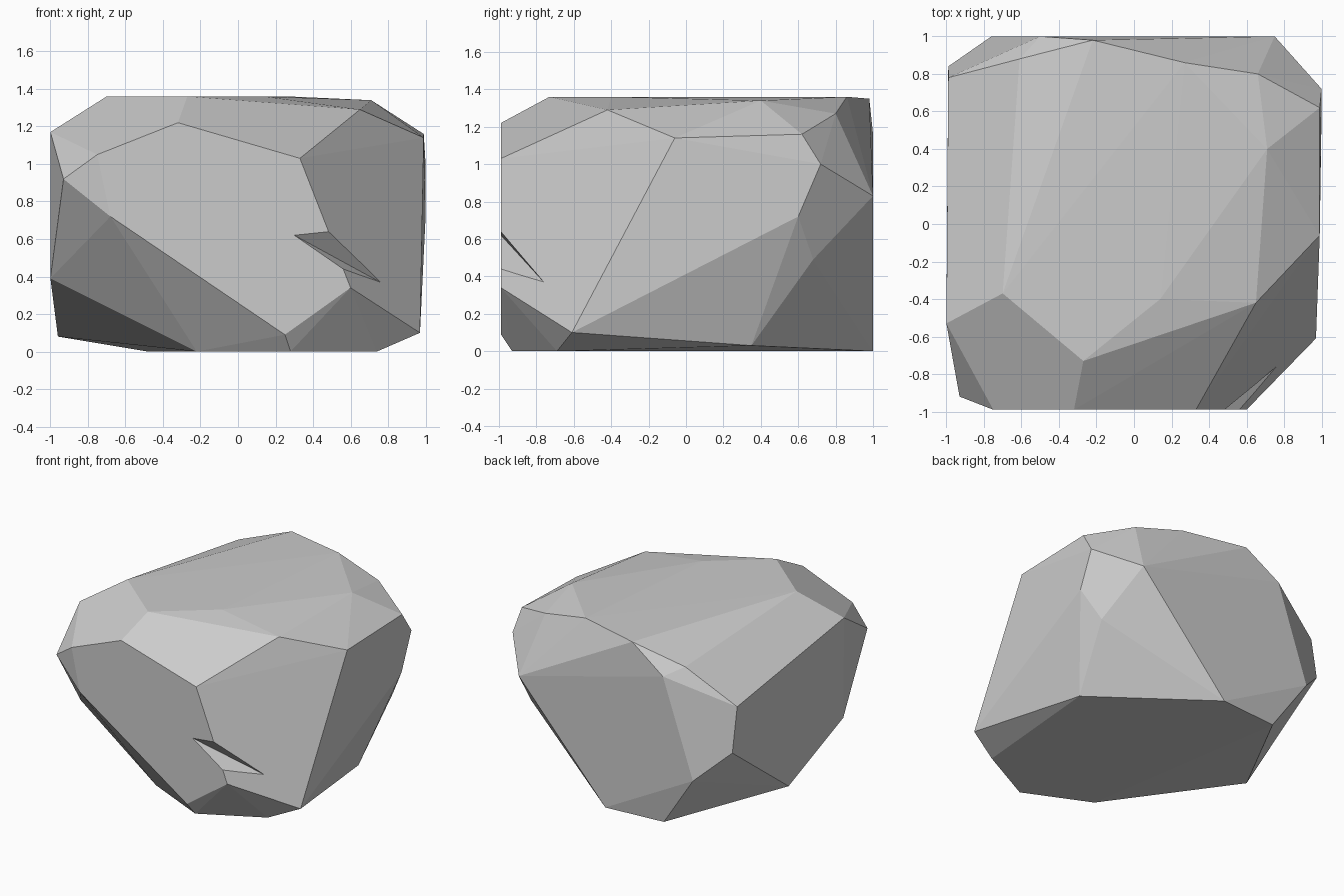
import bpy
import bmesh
from mathutils import Vector

if "Cube" in bpy.data.objects:
    bpy.data.objects.remove(bpy.data.objects["Cube"], do_unlink=True)


def make_material(name, colour):
    material = bpy.data.materials.new(name)
    material.use_nodes = True
    material.diffuse_color = colour
    shader = material.node_tree.nodes["Principled BSDF"]
    shader.inputs["Base Color"].default_value = colour
    shader.inputs["Roughness"].default_value = 0.9
    return material


def hull_object(name, corners, material):
    """Wrap a faceted convex solid around a few corner points."""
    bm = bmesh.new()
    for corner in corners:
        bm.verts.new(corner)
    result = bmesh.ops.convex_hull(bm, input=bm.verts)
    loose = [v for v in bm.verts if not v.link_faces]
    bmesh.ops.delete(bm, geom=loose, context='VERTS')
    # merge nearly coplanar triangles into broad flat facets
    bmesh.ops.dissolve_limit(bm, angle_limit=0.02, verts=bm.verts, edges=bm.edges)
    bmesh.ops.recalc_face_normals(bm, faces=bm.faces)
    mesh = bpy.data.meshes.new(name)
    bm.to_mesh(mesh)
    bm.free()
    mesh.materials.append(material)
    obj = bpy.data.objects.new(name, mesh)
    bpy.context.collection.objects.link(obj)
    return obj


def on_plane(y, outline):
    """Place an (x, z) outline on an upright plane."""
    return [(x, y, z) for x, z in outline]


def on_level(z, outline):
    """Place an (x, y) outline on a level plane."""
    return [(x, y, z) for x, y in outline]


stone = make_material("stone grey", (0.6, 0.6, 0.6, 1.0))

# broad flat facets
front_facet = on_plane(-0.99, [(-0.75, 1.05), (-0.32, 1.22), (0.33, 1.03),
                               (0.6, 0.34), (0.25, 0.09), (-0.68, 0.72)])
back_facet = on_plane(1, [(-0.5, 1.16), (0.75, 0.83), (-0.76, 0.41)])
base_facet = on_level(0, [(-0.48, 0.96), (0, 1), (-0.22, -0.7),
                          (0.28, -0.93), (0.74, -0.69)])
top_facet = on_level(1.36, [(-0.7, -0.37), (-0.27, -0.73),
                            (0.14, -0.4), (0.27, 0.86)])

# corners of the chipped sides
left_side = [(0.65, -0.42, 1.29), (0.99, -0.06, 1.14), (0.97, -0.61, 0.1),
             (0.99, 0.62, 1.16), (1, 0.72, 1), (1, 0.6, 0.72),
             (0.87, 0.68, 0.49), (0.8, 0.35, 0.03), (0.71, 0.4, 1.34),
             (0.66, 0.8, 1.27)]
right_side = [(-0.93, -0.92, 0.92), (-1, -0.53, 1.17), (-1, -0.52, 0.39),
              (-0.96, 0.1, 0.08), (-0.99, 0.84, 0.63), (-0.99, 0.78, 0.97),
              (-0.61, 0.88, 1.22), (-0.22, 0.98, 1.35)]

boulder = hull_object("boulder", front_facet + back_facet + base_facet
                      + top_facet + left_side + right_side, stone)

# wedge-shaped chip in the front corner
chip_start, chip_end = Vector((0.3, -0.99, 0.62)), Vector((0.74, -0.77, 0.38))
rims = [Vector((0.49, -0.99, 0.64)), Vector((0.59, -0.99, 0.42))]
middle = (chip_start + chip_end) / 2
along = (chip_end - chip_start) * 0.2
wedge = [chip_start - along, chip_end + along]
for rim in rims:
    outward = (rim - middle) * 0.8
    wedge += [rim + outward - along, rim + outward + along]
cutter = hull_object("chip_cutter", wedge, stone)
cutter.hide_render = True
cutter.hide_viewport = True

chip = boulder.modifiers.new("chip", 'BOOLEAN')
chip.operation = 'DIFFERENCE'
chip.solver = 'EXACT'
chip.object = cutter
